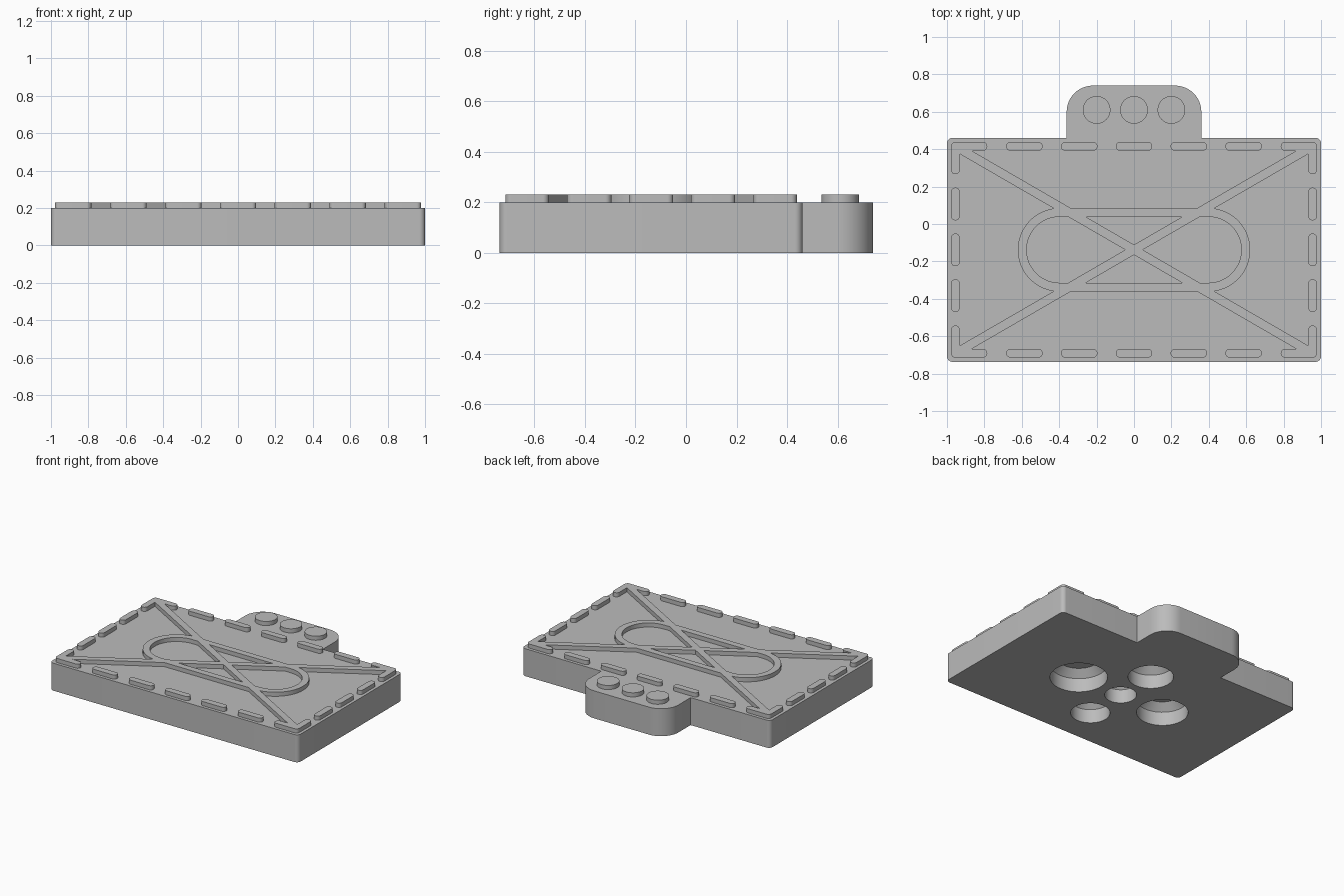
import bpy, bmesh, math
from mathutils import Vector

cube = bpy.data.objects.get("Cube")
if cube:
    bpy.data.objects.remove(cube, do_unlink=True)

grey = bpy.data.materials.new("plain grey")
grey.use_nodes = True
grey.diffuse_color = (0.5, 0.5, 0.5, 1)
grey.node_tree.nodes["Principled BSDF"].inputs["Base Color"].default_value = (0.5, 0.5, 0.5, 1)

TOP, RAISED = 0.2, 0.23      # slab top and relief top
MID_Y = -0.138               # centre of the main slab
BAR = 0.047                  # width of the raised bars


def rounded(corners, steps=12):
    """Outline from (x, y, radius) corners, each rounded by its own arc."""
    points = []
    for i, (x, y, r) in enumerate(corners):
        p = Vector((x, y))
        if r == 0:
            points.append(p)
            continue
        u = (Vector(corners[i - 1][:2]) - p).normalized()
        v = (Vector(corners[(i + 1) % len(corners)][:2]) - p).normalized()
        half = u.angle(v) / 2
        centre = p + (u + v).normalized() * r / math.sin(half)
        start = p + u * r / math.tan(half) - centre
        end = p + v * r / math.tan(half) - centre
        sweep = start.angle_signed(end)
        for k in range(steps + 1):
            a = -sweep * k / steps
            points.append(centre + Vector((start.x * math.cos(a) - start.y * math.sin(a),
                                           start.x * math.sin(a) + start.y * math.cos(a))))
    return [p for i, p in enumerate(points) if (p - points[i - 1]).length > 1e-5]


def slot(a, b, width):
    """Outline of a round-ended bar between two end centres."""
    a, b, r = Vector(a), Vector(b), width / 2
    along = (b - a).normalized() * r
    side = Vector((-along.y, along.x))
    box = [a - along - side, b + along - side, b + along + side, a - along + side]
    return rounded([(p.x, p.y, r) for p in box])


def circle(x, y, r, n=48):
    return [Vector((x + r * math.cos(math.tau * k / n), y + r * math.sin(math.tau * k / n)))
            for k in range(n)]


def loft(name, outline, layers):
    """Solid through copies of an outline at (height, scale) layers."""
    bm = bmesh.new()
    c = sum(outline, Vector((0, 0))) / len(outline)
    rings = [[bm.verts.new((*(c + (p - c) * s), z)) for p in outline] for z, s in layers]
    n = len(outline)
    bm.faces.new(rings[0][::-1])
    bm.faces.new(rings[-1])
    for low, high in zip(rings, rings[1:]):
        for i in range(n):
            j = (i + 1) % n
            bm.faces.new((low[i], low[j], high[j], high[i]))
    mesh = bpy.data.meshes.new(name)
    bm.to_mesh(mesh)
    bm.free()
    mesh.materials.append(grey)
    obj = bpy.data.objects.new(name, mesh)
    bpy.context.collection.objects.link(obj)
    return obj


def raised(name, outline):
    return loft(name, outline, [(TOP - 0.005, 1), (RAISED, 1)])


def select(obj):
    bpy.ops.object.select_all(action="DESELECT")
    obj.select_set(True)
    bpy.context.view_layer.objects.active = obj


def combine(obj, other, operation):
    mod = obj.modifiers.new("combine", "BOOLEAN")
    mod.operation, mod.object, mod.solver = operation, other, "EXACT"
    select(obj)
    bpy.ops.object.modifier_apply(modifier=mod.name)
    bpy.data.objects.remove(other, do_unlink=True)


# Slab with rounded tab at the back
body = loft("body", rounded([
    (-1, -0.737, 0.03), (1, -0.737, 0.03), (1, 0.461, 0.03), (0.36, 0.461, 0),
    (0.36, 0.74, 0.14), (-0.36, 0.74, 0.14), (-0.36, 0.461, 0), (-1, 0.461, 0.03)]),
    [(0, 1), (TOP, 1)])

# Round pockets underneath, tapering at their inner end
for x, y, r in [(0, 0, 0.105), (0.36, 0, 0.19), (-0.36, 0, 0.17),
                (0, 0.31, 0.15), (0, -0.31, 0.13)]:
    pocket = loft("pocket_cutter", circle(x, MID_Y + y, r),
                  [(-0.05, 1), (0.1, 1), (0.15, 1 - 0.05 / r)])
    combine(body, pocket, "DIFFERENCE")

# Raised loop and crossing diagonals
frame = raised("raised_frame", slot((-0.398, MID_Y), (0.398, MID_Y), 0.447))
hole = loft("loop_cutter", slot((-0.398, MID_Y), (0.398, MID_Y), 0.353), [(0.1, 1), (0.3, 1)])
combine(frame, hole, "DIFFERENCE")
END_X, END_Y = 0.955, 0.553   # bar centre lines measured from the slab centre
for s in (1, -1):
    a, b = Vector((-0.94, -0.5445 * s)), Vector((0.94, 0.5445 * s))
    offset = Vector((0, MID_Y))
    combine(frame, raised("diagonal", slot(a + offset, b + offset, BAR)), "UNION")

# Corner brackets joined to the diagonals
for sx in (1, -1):
    for sy in (1, -1):
        x, y = sx * END_X, MID_Y + sy * END_Y
        combine(frame, raised("bracket", slot((x, y), (sx * 0.808, y), BAR)), "UNION")
        combine(frame, raised("bracket", slot((x, y - sy * 0.005), (x, y - sy * 0.125), BAR)), "UNION")

# Dashes along the four edges
parts = [body, frame]
for s, edge in ((1, "left"), (-1, "right")):
    for k in (-1, 0, 1):
        y = MID_Y + k * 0.245
        parts.append(raised(f"{edge}_dash", slot((s * END_X, y - 0.064), (s * END_X, y + 0.064), BAR)))
for s, edge in ((1, "back"), (-1, "front")):
    for k in range(-2, 3):
        x, y = k * 0.293, MID_Y + s * END_Y
        parts.append(raised(f"{edge}_dash", slot((x - 0.074, y), (x + 0.074, y), BAR)))

# Three round studs on the tab
for x in (-0.2, 0, 0.2):
    parts.append(raised("tab_stud", circle(x, 0.61, 0.074)))

for obj in parts:
    select(obj)
    bpy.ops.object.shade_smooth_by_angle(angle=math.radians(30))
